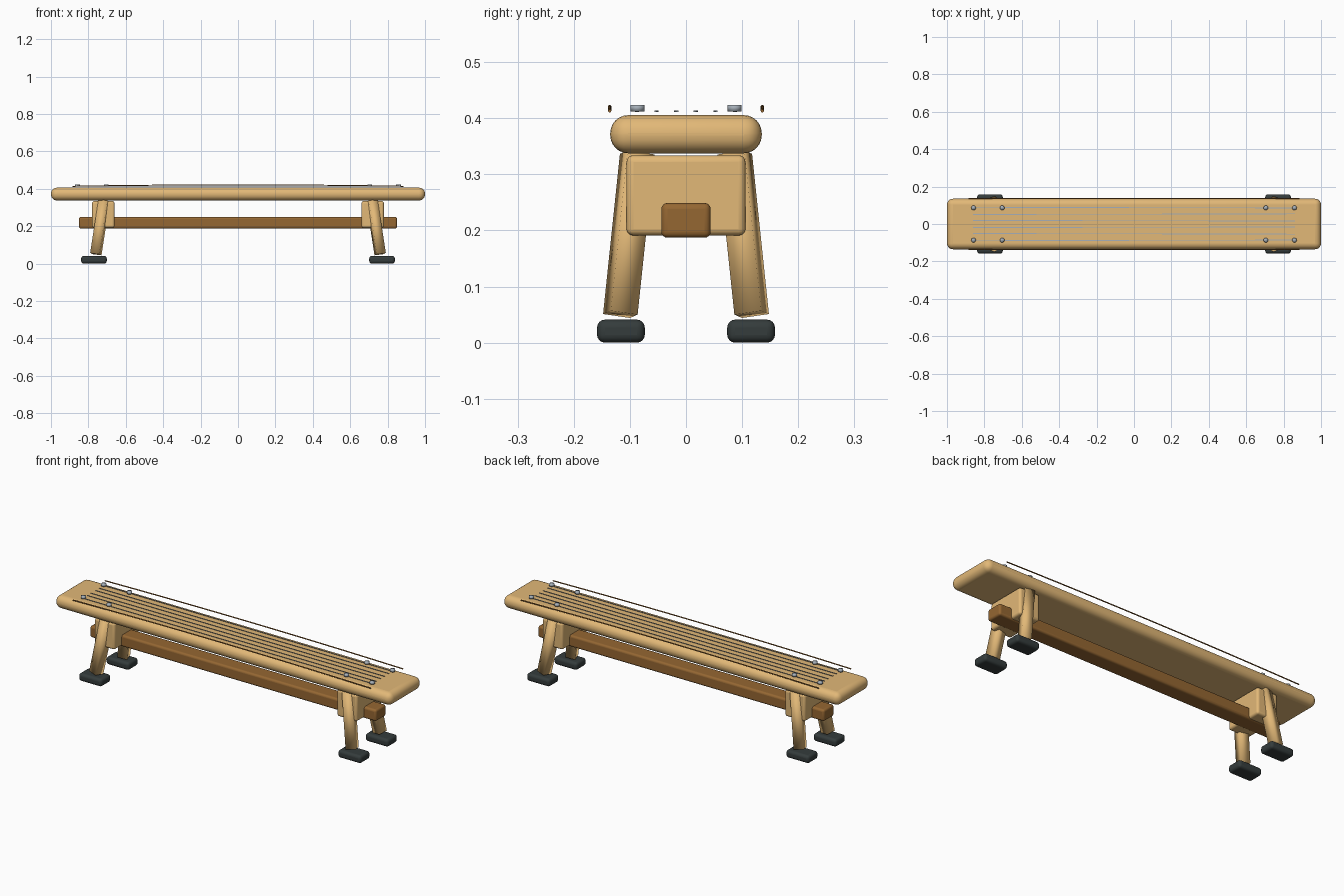
import bpy
from math import radians
from mathutils import Vector, Matrix

cube = bpy.data.objects.get("Cube")
if cube:
    bpy.data.objects.remove(cube, do_unlink=True)


def make_material(name, color):
    mat = bpy.data.materials.new(name)
    mat.use_nodes = True
    mat.diffuse_color = (*color, 1)
    bsdf = mat.node_tree.nodes["Principled BSDF"]
    bsdf.inputs["Base Color"].default_value = (*color, 1)
    bsdf.inputs["Roughness"].default_value = 0.6
    return mat


LIGHT_WOOD = make_material("light wood", (0.76, 0.48, 0.185))
DARK_WOOD = make_material("dark wood", (0.30, 0.135, 0.032))
RUBBER = make_material("dark rubber", (0.035, 0.045, 0.045))
STEEL = make_material("steel", (0.38, 0.43, 0.48))


def finish(obj, name, mat, bevel=0, segments=4):
    obj.name = name
    obj.data.materials.append(mat)
    if bevel:
        mod = obj.modifiers.new("rounded edges", 'BEVEL')
        mod.width = bevel
        mod.segments = segments
        bpy.ops.object.shade_smooth_by_angle(angle=radians(35))
    return obj


def box(name, center, size, mat, bevel=0, segments=4):
    bpy.ops.mesh.primitive_cube_add(size=1)
    obj = bpy.context.object
    obj.data.transform(Matrix.Translation(center) @ Matrix.Diagonal((*size, 1)))
    return finish(obj, name, mat, bevel, segments)


def leg(name, sx, sy):
    # Square post splayed outward, turned about its own axis, softly shaded
    top = Vector((0.716, 0.087, 0.336))
    foot = Vector((0.760, 0.117, 0.0505))
    axis = (top - foot).normalized()
    across = Vector((0, 1, 0)) - axis * axis.y
    corner = across.normalized() * 0.0354
    verts = []
    for center in (foot, top):
        for k in range(4):
            p = center + Matrix.Rotation(radians(29 + 90 * k), 3, axis) @ corner
            verts.append((p.x * sx, p.y * sy, p.z))
    faces = [(3, 2, 1, 0), (4, 5, 6, 7)]
    faces += [(k, (k + 1) % 4, (k + 1) % 4 + 4, k + 4) for k in range(4)]
    if sx * sy < 0:
        faces = [f[::-1] for f in faces]
    mesh = bpy.data.meshes.new(name)
    mesh.from_pydata(verts, [], faces)
    mesh.shade_smooth()
    obj = bpy.data.objects.new(name, mesh)
    bpy.context.collection.objects.link(obj)
    finish(obj, name, LIGHT_WOOD)


# Seat and long rail
box("seat", (0, 0, 0.3715), (2, 0.27, 0.068), LIGHT_WOOD, 0.032, 6)
box("rail", (0, 0, 0.218), (1.70, 0.088, 0.062), DARK_WOOD, 0.011)

# Supports, legs and feet
for sx, end in ((1, "left"), (-1, "right")):
    box(f"{end}_support", (sx * 0.72, 0, 0.2625), (0.12, 0.212, 0.143), LIGHT_WOOD, 0.012)
    for sy, face in ((-1, "front"), (1, "back")):
        leg(f"{face}_{end}_leg", sx, sy)
        box(f"{face}_{end}_foot", (sx * 0.77, sy * 0.116, 0.0205),
            (0.137, 0.085, 0.041), RUBBER, 0.014)
        # Bolts
        for x in (0.705, 0.858):
            bpy.ops.mesh.primitive_cylinder_add(
                vertices=16, radius=0.0125, depth=0.012,
                location=(sx * x, sy * 0.0865, 0.418))
            bolt = finish(bpy.context.object, f"{face}_{end}_bolt", STEEL)
            bolt.data.shade_smooth()

# Slim strips along the seat top, each a touch off parallel
for i in range(6):
    y = (i - 2.5) * 0.035
    strip = box(f"seat_strip_{i + 1}", (0, y, 0.4125), (1.72, 0.004, 0.002), STEEL)
    strip.rotation_euler.z = 0.002 * (-1) ** i

# Slim arched trim strands along the long edges
for sy, face in ((-1, "front"), (1, "back")):
    curve = bpy.data.curves.new(f"{face}_trim", 'CURVE')
    curve.dimensions = '3D'
    curve.bevel_depth = 0.003
    curve.bevel_resolution = 1
    curve.use_fill_caps = True
    spline = curve.splines.new('POLY')
    spline.points.add(10)
    for i, point in enumerate(spline.points):
        t = i / 5 - 1
        point.co = (0.885 * t, sy * 0.136, 0.421 - 0.008 * t * t, 1)
    obj = bpy.data.objects.new(f"{face}_trim", curve)
    bpy.context.collection.objects.link(obj)
    finish(obj, f"{face}_trim", DARK_WOOD)
